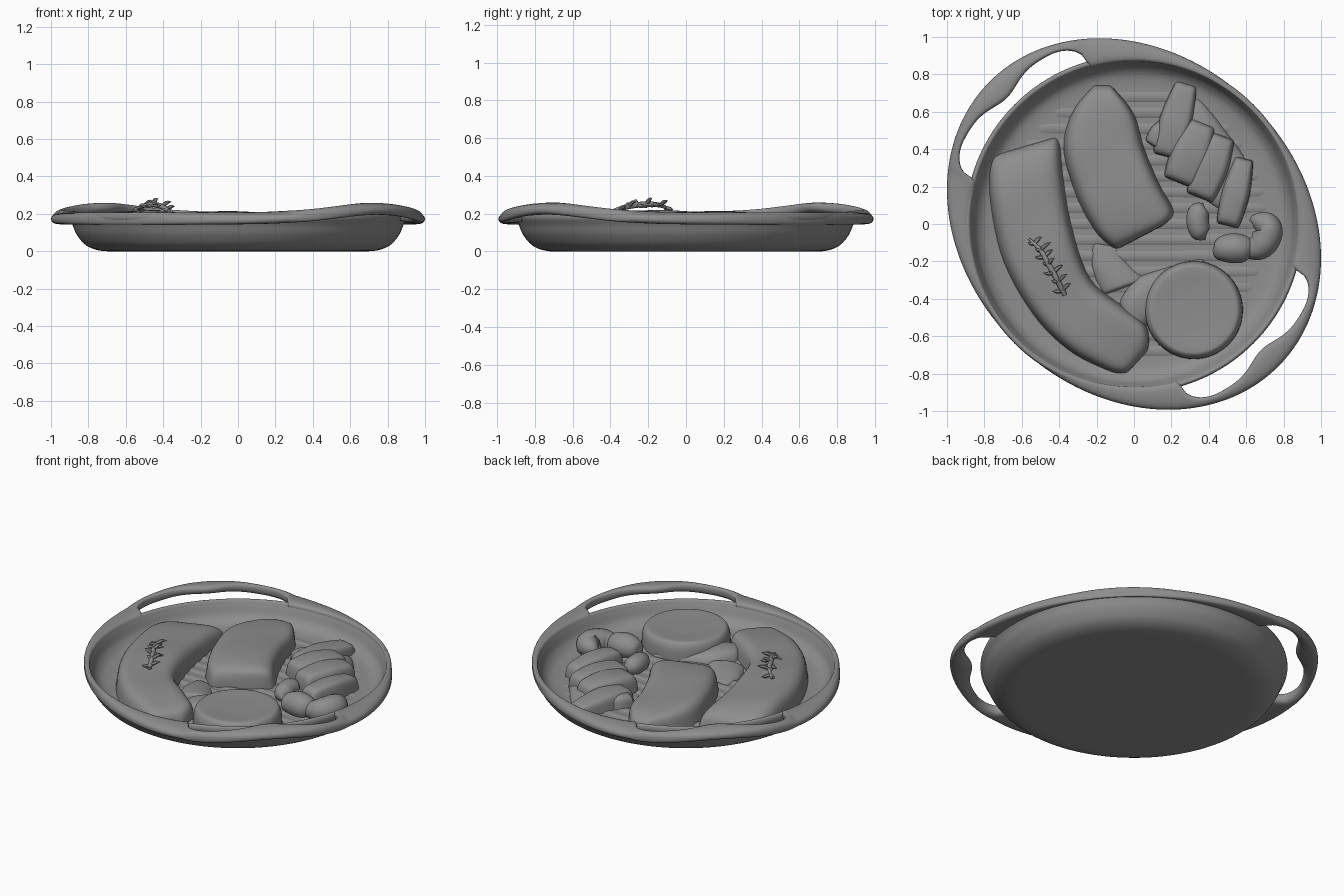
import bpy, bmesh, math, random
from mathutils import Vector

if "Cube" in bpy.data.objects:
    bpy.data.objects.remove(bpy.data.objects["Cube"])
random.seed(4)
FLOOR = 0.075
IRON = bpy.data.materials.new("dark_grey")
IRON.diffuse_color = (0.27, 0.27, 0.27, 1)
IRON.use_nodes = True
IRON.node_tree.nodes["Principled BSDF"].inputs["Base Color"].default_value = IRON.diffuse_color


def skin(name, rings, loop=False, angle=50):
    """Join equal-length closed rings into a smooth solid."""
    bm = bmesh.new()
    vs = [[bm.verts.new(p) for p in r] for r in rings]
    n, m = len(vs), len(vs[0])
    for i in range(n if loop else n - 1):
        a, b = vs[i], vs[(i + 1) % n]
        for j in range(m):
            k = (j + 1) % m
            bm.faces.new((a[j], a[k], b[k], b[j]))
    if not loop:
        bm.faces.new(vs[0])
        bm.faces.new(vs[-1])
    bmesh.ops.remove_doubles(bm, verts=bm.verts, dist=1e-5)
    bmesh.ops.recalc_face_normals(bm, faces=bm.faces)
    me = bpy.data.meshes.new(name)
    bm.to_mesh(me)
    bm.free()
    me.materials.append(IRON)
    ob = bpy.data.objects.new(name, me)
    bpy.context.collection.objects.link(ob)
    bpy.context.view_layer.objects.active = ob
    ob.select_set(True)
    bpy.ops.object.shade_smooth_by_angle(angle=math.radians(angle))
    ob.select_set(False)
    return ob


def spline(rows, t):
    """Catmull-Rom value of a list of tuples at t in 0..1."""
    x = min(max(t, 0), 1) * (len(rows) - 1)
    i = min(int(x), len(rows) - 2)
    f = x - i
    g = lambda k: rows[min(max(k, 0), len(rows) - 1)]
    return [0.5 * (2 * b + (c - a) * f + (2 * a - 5 * b + 4 * c - d) * f ** 2
                   + (3 * b - a - 3 * c + d) * f ** 3)
            for a, b, c, d in zip(g(i - 1), g(i), g(i + 1), g(i + 2))]


def lathe(name, prof, cx=0, cy=0, steps=40, seg=96):
    pts = [spline(prof, i / steps) for i in range(steps + 1)]
    return skin(name, [[(cx + r * math.cos(2 * math.pi * k / seg),
                         cy + r * math.sin(2 * math.pi * k / seg), z)
                        for k in range(seg)] for r, z in pts])


def slab(name, rows, square=0.45, n=36, m=24, wob=0.0, base=FLOOR - 0.01):
    """Food piece: rows are left x,y, right x,y, top z."""
    rings = []
    for i in range(n + 1):
        s = 0.5 - 0.5 * math.cos(math.pi * i / n)
        xl, yl, xr, yr, zt = spline(rows, s)
        h = max(0.0, 1 - abs(2 * s - 1) ** 10) ** 0.45
        L, R = Vector((xl, yl, 0)), Vector((xr, yr, 0))
        c, d = (L + R) / 2, (R - L) / 2 * (0.74 + 0.26 * h)
        ring = []
        for j in range(m + 1):
            a = math.pi * j / m
            u = math.copysign(abs(math.cos(a)) ** square, math.cos(a))
            v = max(0, math.sin(a)) ** square
            p = c + d * u * (1.06 - 0.1 * v)
            p.z = base + (zt - base) * v * max(h, 0.02)
            p.z += wob * v * h * math.sin(9 * p.x + 2) * math.sin(11 * p.y)
            ring.append(p)
        rings.append(ring)
    return skin(name, rings)


def tube(name, rows, n=20, m=12):
    """Round sweep: rows are x, y, z, radius."""
    pts = [spline(rows, i / n) for i in range(n + 1)]
    rings = []
    for i, p in enumerate(pts):
        a, b = pts[max(i - 1, 0)], pts[min(i + 1, n)]
        t = (Vector(b[:3]) - Vector(a[:3])).normalized()
        side = t.cross(Vector((0, 0, 1))).normalized()
        up = side.cross(t)
        rings.append([Vector(p[:3]) + max(p[3], 0.001) * (
            math.cos(2 * math.pi * k / m) * side + math.sin(2 * math.pi * k / m) * up)
            for k in range(m)])
    return skin(name, rings)


# Round dish: outer wall, rounded lip, inner wall, floor
lathe("dish", [(0.6, 0), (0.73, 0.002), (0.81, 0.03), (0.86, 0.085), (0.885, 0.14),
               (0.903, 0.175), (0.898, 0.203), (0.88, 0.203), (0.865, 0.175),
               (0.835, 0.115), (0.77, 0.08), (0.6, FLOOR), (0.3, FLOOR)], steps=72, seg=128)


# Oval flange ring with two raised handles on the diagonal
def inner_radius(d):
    if d > 29:
        return 0.875
    grip = 1.015 - 0.055 * math.exp(-(d / 8) ** 2)        # thick middle of the grip
    end = math.sqrt(max(0, 1 - (max(d - 19, 0) / 10) ** 2))  # rounded slot end
    return 0.90 + (grip - 0.90) * end


rings = []
for i in range(360):
    deg = i
    d = abs((deg + 90) % 180 - 90)
    ph = math.radians(deg)
    ro = 1 / math.sqrt((math.cos(ph) / 1.088) ** 2 + (math.sin(ph) / 0.903) ** 2)
    ri = inner_radius(d)
    zc = 0.175 + 0.052 * math.exp(-(d / 22) ** 2)
    c, w, th = (ri + ro) / 2, (ro - ri) / 2, 0.030
    ang = ph + math.radians(135)
    ring = []
    for k in range(20):
        a = 2 * math.pi * k / 20
        u = math.copysign(abs(math.cos(a)) ** 0.8, math.cos(a))
        v = math.copysign(abs(math.sin(a)) ** 0.8, math.sin(a))
        r = c + w * u
        ring.append((r * math.cos(ang), r * math.sin(ang) * 0.993, zc + th * v - 0.008 * u))
    rings.append(ring)
skin("handle_flange", rings, loop=True)

# Faint grill ridges across the floor
for i in range(-8, 9):
    y = i * 0.085
    x = math.sqrt(0.74 ** 2 - y * y)
    slab("grill_ridge", [(-x, y - 0.035, -x, y + 0.035, 0.081),
                         (x, y - 0.035, x, y + 0.035, 0.081)], square=1.0, n=12, m=10)

# Long curved cutlet on the left
slab("curved_cutlet", [(-.77, .36, -.40, .47, .18), (-.76, .13, -.39, .26, .205),
                       (-.69, -.19, -.34, -.03, .215), (-.53, -.48, -.24, -.30, .21),
                       (-.34, -.67, -.06, -.45, .2), (-.13, -.78, .06, -.55, .185),
                       (-.04, -.80, .08, -.67, .165)],
     wob=0.006, n=48)

# Broad fillet in the middle
slab("fillet", [(-.22, .74, -.12, .74, .17), (-.325, .59, -.01, .59, .19),
                (-.365, .40, .045, .40, .205), (-.30, .16, .125, .21, .21),
                (-.20, -.03, .20, .07, .205), (-.10, -.14, .17, -.0, .19)],
     square=0.38, wob=0.005, n=48)

# Row of potato wedges leaning on each other: ends, half width, top
wedges = [(.28, .75, .17, .36, .07, .165), (.37, .54, .24, .22, .085, .19),
          (.48, .47, .35, .14, .075, .19), (.59, .35, .50, -.01, .06, .18),
          (.20, .54, .11, .41, .06, .15)]
for x0, y0, x1, y1, w, z in wedges:
    d = Vector((x1 - x0, y1 - y0)).normalized()
    px, py = d.y * w, -d.x * w
    xm, ym = (x0 + x1) / 2, (y0 + y1) / 2
    slab("potato_wedge", [(x0 - px * .8, y0 - py * .8, x0 + px * .8, y0 + py * .8, z - .02),
                          (xm - px * 1.2, ym - py * 1.2, xm + px * 1.2, ym + py * 1.2, z),
                          (x1 - px, y1 - py, x1 + px, y1 + py, z - .01)],
         square=0.4, n=20, m=16, wob=0.006)
slab("wedge_base", [(.16, .60, .34, .68, .11), (.22, .38, .48, .50, .125),
                    (.34, .18, .60, .32, .125), (.48, .06, .60, .16, .11)], square=0.7, wob=0.01)

# Mushrooms: small bean, round cap and hooked piece
tube("small_bean", [(.37, .11, .10, .0), (.35, .08, .11, .05), (.34, .02, .115, .06),
                    (.355, -.05, .11, .05), (.38, -.085, .10, .0)])
tube("round_mushroom", [(.42, -.14, .12, .0), (.44, -.14, .12, .05), (.51, -.13, .125, .078),
                        (.60, -.135, .12, .068), (.66, -.15, .115, .0)])
tube("hooked_mushroom", [(.615, .02, .12, .0), (.65, .02, .125, .04), (.71, -.01, .125, .073),
                         (.71, -.07, .125, .078), (.66, -.125, .12, .07), (.56, -.14, .115, .03)], n=28)

# Round patty and the leaf tucked beneath it
lathe("round_patty", [(.262, .06), (.262, .10), (.257, .15), (.24, .182), (.21, .188), (.12, .183), (.03, .182)],
      .32, -.46, steps=28, seg=64)
slab("leaf", [(-.08, -.42, -.02, -.60, .125), (.0, -.31, .10, -.52, .14),
              (.10, -.26, .20, -.45, .13), (.38, -.18, .34, -.36, .11)], square=0.7, wob=0.012)
slab("small_leaf", [(-.22, -.10, -.10, -.12, .09), (-.22, -.24, -.04, -.21, .11),
                    (-.16, -.38, .06, -.30, .11)], square=0.9, wob=0.01)

# Herb sprig on the cutlet
stem = [(-.56, -.08, .222, .006), (-.50, -.14, .245, .012), (-.46, -.21, .25, .015),
        (-.41, -.30, .24, .015), (-.37, -.38, .215, .012)]
tube("herb_stem", stem, m=8)
for i in range(7):
    x, y, z, _ = spline(stem, 0.12 + i * 0.13)
    for s in (-1, 1):
        L = random.uniform(.025, .06)
        dz = random.uniform(-.02, .035)
        tube("herb_leaf", [(x, y, z, .009), (x + s * L * .5, y + s * L * .3 + .01, z + dz * .8, .011),
                           (x + s * L, y + s * L * .4 + .02, z + dz, .0)], n=6, m=6)
